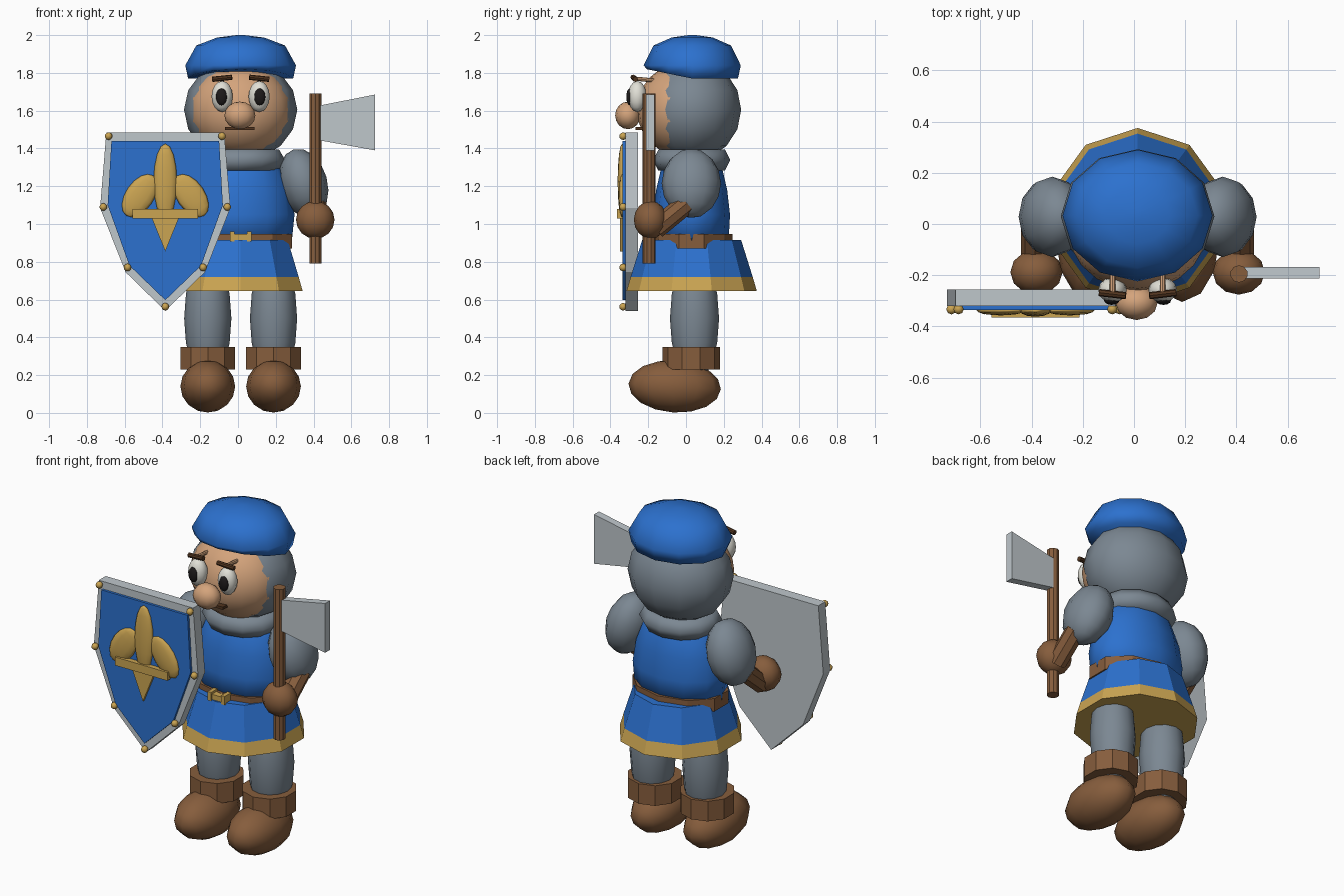
import bpy, bmesh, math
from mathutils import Matrix, Vector, Euler

if "Cube" in bpy.data.objects:
    bpy.data.objects.remove(bpy.data.objects["Cube"])

CX, CY = 0.014, 0.03  # body axis


def mat(name, r, g, b):
    m = bpy.data.materials.new(name)
    m.diffuse_color = (r, g, b, 1)
    m.use_nodes = True
    m.node_tree.nodes["Principled BSDF"].inputs["Base Color"].default_value = m.diffuse_color
    return m


BLUE = mat("blue_cloth", 0.025, 0.165, 0.62)
GREY = mat("grey_mail", 0.20, 0.245, 0.29)
STEEL = mat("light_steel", 0.52, 0.57, 0.60)
BROWN = mat("brown_leather", 0.24, 0.11, 0.046)
DARK = mat("dark_brown", 0.085, 0.036, 0.014)
GOLD = mat("gold", 0.60, 0.375, 0.085)
SKIN = mat("skin", 0.66, 0.37, 0.20)
WHITE = mat("eye_white", 0.76, 0.75, 0.68)
BLACK = mat("pupil_black", 0.012, 0.010, 0.010)


def finish(bm, name, mats, smooth=False):
    bmesh.ops.recalc_face_normals(bm, faces=bm.faces)
    me = bpy.data.meshes.new(name)
    for f in bm.faces:
        f.smooth = smooth
    bm.to_mesh(me)
    bm.free()
    for m in (mats if isinstance(mats, list) else [mats]):
        me.materials.append(m)
    ob = bpy.data.objects.new(name, me)
    bpy.context.collection.objects.link(ob)
    return ob


def ball(name, loc, rad, m, rot=(0, 0, 0), seg=12, rings=8):
    bm = bmesh.new()
    mx = Matrix.LocRotScale(Vector(loc), Euler(rot), Vector(rad))
    bmesh.ops.create_uvsphere(bm, u_segments=seg, v_segments=rings, radius=1, matrix=mx)
    return finish(bm, name, m, True)


def box(name, loc, size, m, rot=(0, 0, 0)):
    bm = bmesh.new()
    mx = Matrix.LocRotScale(Vector(loc), Euler(rot), Vector(size))
    bmesh.ops.create_cube(bm, size=1, matrix=mx)
    return finish(bm, name, m)


def rod(name, a, b, r, m, seg=8):
    a, b = Vector(a), Vector(b)
    d = b - a
    mx = Matrix.Translation((a + b) / 2) @ d.to_track_quat('Z', 'Y').to_matrix().to_4x4()
    bm = bmesh.new()
    bmesh.ops.create_cone(bm, cap_ends=True, segments=seg, radius1=r, radius2=r,
                          depth=d.length, matrix=mx)
    return finish(bm, name, m)


def lathe(name, centre, profile, m, seg=10, smooth=False, lift=0):
    """Capped rings of (rx, ry, z); lift raises the front of the first ring."""
    bm = bmesh.new()
    rings = []
    for i, (rx, ry, z) in enumerate(profile):
        ring = []
        for k in range(seg):
            t = math.pi / 2 + math.tau * k / seg
            up = lift * max(0, -math.sin(t)) if i == 0 else 0
            ring.append(bm.verts.new((centre[0] + rx * math.cos(t),
                                      centre[1] + ry * math.sin(t), z + up)))
        rings.append(ring)
    for lo, hi in zip(rings, rings[1:]):
        for k in range(seg):
            n = (k + 1) % seg
            bm.faces.new((lo[k], lo[n], hi[n], hi[k]))
    bm.faces.new(rings[0])
    bm.faces.new(rings[-1])
    return finish(bm, name, m, smooth)


def plate(name, pts, y0, y1, m):
    """Outline in x, z given thickness from y0 to y1."""
    bm = bmesh.new()
    f = bm.faces.new([bm.verts.new((x, y0, z)) for x, z in pts])
    ext = bmesh.ops.extrude_face_region(bm, geom=[f])
    for v in ext["geom"]:
        if isinstance(v, bmesh.types.BMVert):
            v.co.y = y1
    return finish(bm, name, m)


# Tunic, skirt with gold hem, belt and buckle
lathe("tunic", (CX, CY), [(.27, .195, .90), (.285, .203, 1.05), (.265, .188, 1.18),
      (.225, .165, 1.28), (.15, .12, 1.36)], BLUE, 12, True)
skirt = lathe("skirt", (CX, CY), [(.345, .345, .645), (.323, .323, .72), (.262, .262, .915)],
              [BLUE, GOLD])
for p in skirt.data.polygons:
    p.material_index = 1 if p.center.z < .715 else 0
lathe("belt", (CX, CY), [(.285, .215, .87), (.285, .215, .947)], BROWN)
box("buckle", (CX, -.195, .928), (.10, .05, .036), GOLD)
for s in (-1, 1):
    box("buckle_end", (CX + s * .045, -.197, .933), (.024, .06, .052), GOLD)

# Collar
bm = bmesh.new()
N, M = 12, 6
ring = [[bm.verts.new((CX + (.165 + .062 * math.cos(b)) * math.cos(a) * 1.04,
                       CY + (.165 + .062 * math.cos(b)) * math.sin(a) * .9,
                       1.338 + .064 * math.sin(b)))
         for b in (math.tau * j / M for j in range(M))]
        for a in (math.tau * i / N for i in range(N))]
for i in range(N):
    for j in range(M):
        i2, j2 = (i + 1) % N, (j + 1) % M
        bm.faces.new((ring[i][j], ring[i2][j], ring[i2][j2], ring[i][j2]))
finish(bm, "collar", GREY, True)

# Head, hood and cap
ball("hood", (CX, CY, 1.605), (.30, .262, .27), GREY)
ball("face", (CX, -.02, 1.605), (.272, .24, .245), SKIN, seg=20, rings=12)
lathe("cap", (CX, CY + .003), [(.278, .242, 1.77), (.293, .257, 1.84), (.235, .205, 1.945),
      (.125, .11, 1.987), (.02, .02, 2.0)], BLUE, 12, True, .05)
ball("nose", (CX - .004, -.308, 1.575), (.082, .067, .073), SKIN)
box("mouth", (CX - .004, -.24, 1.505), (.155, .055, .016), DARK)

# Parts that appear on both sides
for s, side in ((-1, "left"), (1, "right")):
    ex = CX + s * .098
    ball(side + "_eye", (ex, -.258, 1.675), (.056, .05, .082), WHITE)
    ball(side + "_pupil", (ex + s * .003, -.298, 1.673), (.03, .018, .045), BLACK)
    rod(side + "_brow", (ex - s * .052, -.28, 1.777), (ex + s * .052, -.268, 1.766), .014, DARK)
    rod(side + "_brow_root", (ex, -.275, 1.77), (ex, -.17, 1.76), .011, SKIN)
    ball(side + "_upper_arm", (CX + s * .333, .028, 1.215), (.126, .157, .188), GREY,
         (0, -s * .28, 0))
    rod(side + "_forearm", (CX + s * .40, .005, 1.11), (CX + s * .40, -.16, .975), .055, BROWN)
    ball(side + "_hand", (CX + s * .395, -.188, 1.022), (.102, .088, .1), BROWN)
    lx = CX + s * .174
    ball(side + "_leg", (lx, .045, .50), (.125, .13, .34), GREY)
    lathe(side + "_boot_cuff", (lx, .027), [(.152, .152, .23), (.152, .152, .35)], BROWN)
    ball(side + "_boot", (lx, -.06, .14), (.145, .245, .138), BROWN, (-.06, 0, 0))

# Axe
rod("axe_handle", (.41, -.195, .79), (.41, -.195, 1.692), .034, BROWN, 10)
plate("axe_blade", [(.42, 1.445), (.725, 1.39), (.725, 1.685), (.42, 1.625)], -.213, -.167, STEEL)

# Shield: half outlines mirrored about its own centre line
SX = -.385


def shield_outline(half, tip):
    return ([(SX - x, z) for x, z in half] + [(SX, tip)]
            + [(SX + x, z) for x, z in reversed(half)])


plate("shield_body", shield_outline([(.312, 1.485), (.345, 1.085), (.21, .745)], .54),
      -.255, -.32, STEEL)
plate("shield_panel", shield_outline([(.285, 1.44), (.305, 1.10), (.19, .78)], .597),
      -.31, -.335, BLUE)
for x, z in shield_outline([(.30, 1.465), (.328, 1.09), (.20, .77)], .562):
    ball("shield_stud", (x, -.333, z), (.02, .02, .02), GOLD, seg=8, rings=6)

# Shield emblem
ball("emblem_centre_petal", (SX, -.338, 1.225), (.062, .024, .20), GOLD)
for s in (-1, 1):
    ball("emblem_side_petal", (SX + s * .135, -.337, 1.15), (.075, .02, .128), GOLD,
         (0, -s * .6, 0))
plate("emblem_point", [(SX - .075, 1.04), (SX, .855), (SX + .075, 1.04)], -.33, -.35, GOLD)
box("emblem_bar", (SX, -.348, 1.055), (.345, .034, .05), GOLD)
